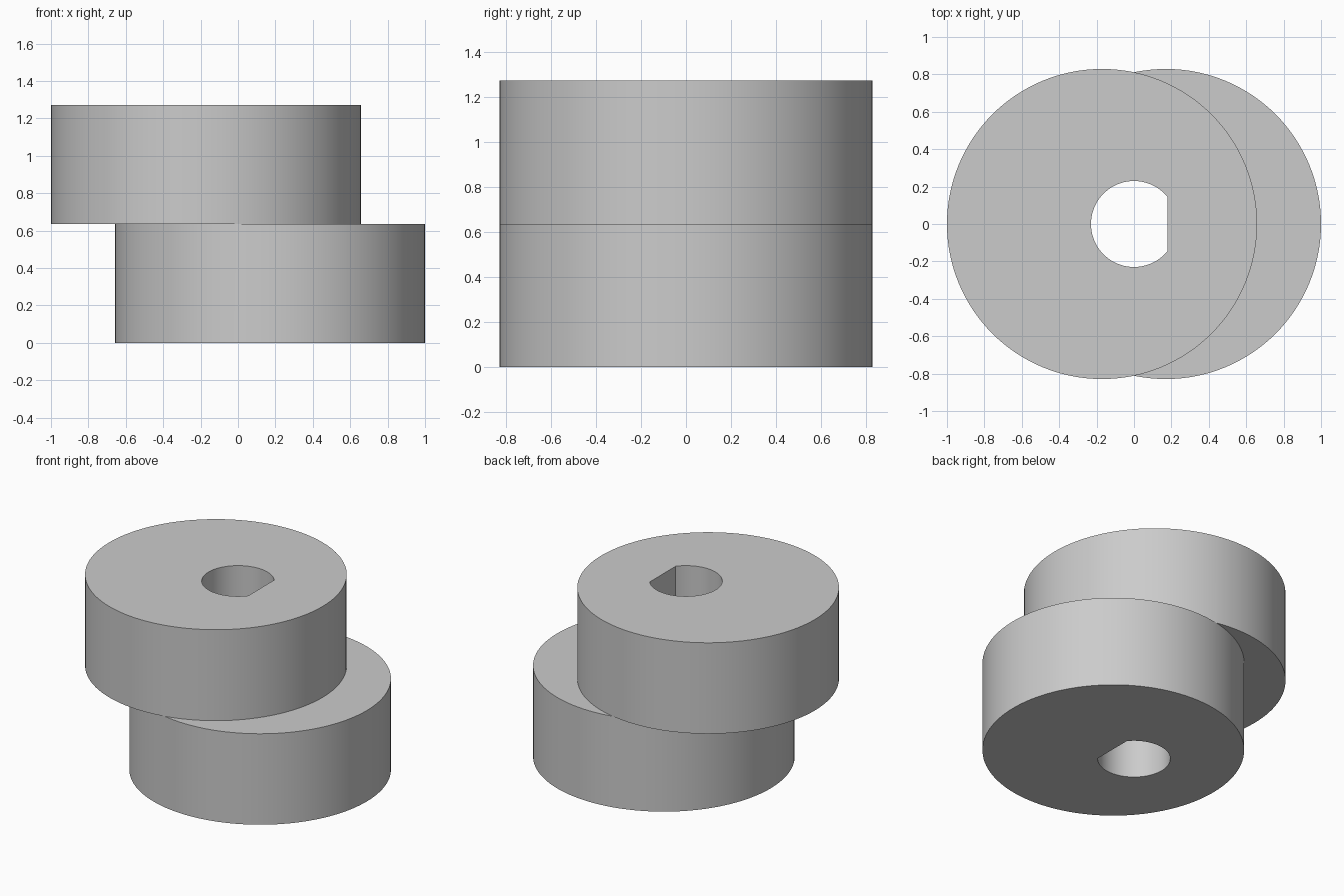
import bpy
import bmesh
import math

cube = bpy.data.objects.get("Cube")
if cube:
    bpy.data.objects.remove(cube, do_unlink=True)

DISC_RADIUS = 0.829
OFFSET = 1 - DISC_RADIUS
DISC_HEIGHT = 0.636
BORE_RADIUS = 0.23
FLAT_X = 0.18

grey = bpy.data.materials.new("plain grey")
grey.use_nodes = True
colour = (0.6, 0.6, 0.6, 1)
grey.diffuse_color = colour
grey.node_tree.nodes["Principled BSDF"].inputs["Base Color"].default_value = colour


def arc(cx, radius, start, end, count):
    """Points along an arc centred on (cx, 0)."""
    return [(cx + radius * math.cos(a), radius * math.sin(a))
            for a in (start + (end - start) * i / count for i in range(count + 1))]


def prism(name, outline, bottom, top):
    """Extrude a closed outline upwards into a solid."""
    bm = bmesh.new()
    face = bm.faces.new([bm.verts.new((x, y, bottom)) for x, y in outline])
    raised = bmesh.ops.extrude_face_region(bm, geom=[face])["geom"]
    verts = [v for v in raised if isinstance(v, bmesh.types.BMVert)]
    bmesh.ops.translate(bm, verts=verts, vec=(0, 0, top - bottom))
    bmesh.ops.recalc_face_normals(bm, faces=bm.faces)
    mesh = bpy.data.meshes.new(name)
    bm.to_mesh(mesh)
    bm.free()
    mesh.materials.append(grey)
    obj = bpy.data.objects.new(name, mesh)
    bpy.context.collection.objects.link(obj)
    return obj


def disc(name, cx, bottom):
    outline = arc(cx, DISC_RADIUS, 0, math.tau, 128)[:-1]
    return prism(name, outline, bottom, bottom + DISC_HEIGHT)


# Two overlapping eccentric discs
cam = disc("eccentric_cam", OFFSET, 0)
upper = disc("upper_disc_helper", -OFFSET, DISC_HEIGHT)

# D-shaped shaft bore; the chord between the arc ends forms the flat
half = math.acos(FLAT_X / BORE_RADIUS)
bore = prism("bore_cutter", arc(0, BORE_RADIUS, half, math.tau - half, 64),
             -0.1, 2 * DISC_HEIGHT + 0.1)

for helper, operation in ((upper, "UNION"), (bore, "DIFFERENCE")):
    modifier = cam.modifiers.new(helper.name, "BOOLEAN")
    modifier.object = helper
    modifier.operation = operation
    modifier.solver = "EXACT"

# Bake the shape, then remove the helpers
bpy.ops.object.select_all(action="DESELECT")
cam.select_set(True)
bpy.context.view_layer.objects.active = cam
bpy.ops.object.convert(target="MESH")
for helper in (upper, bore):
    bpy.data.objects.remove(helper, do_unlink=True)
bpy.ops.object.shade_smooth_by_angle(angle=math.radians(30))
